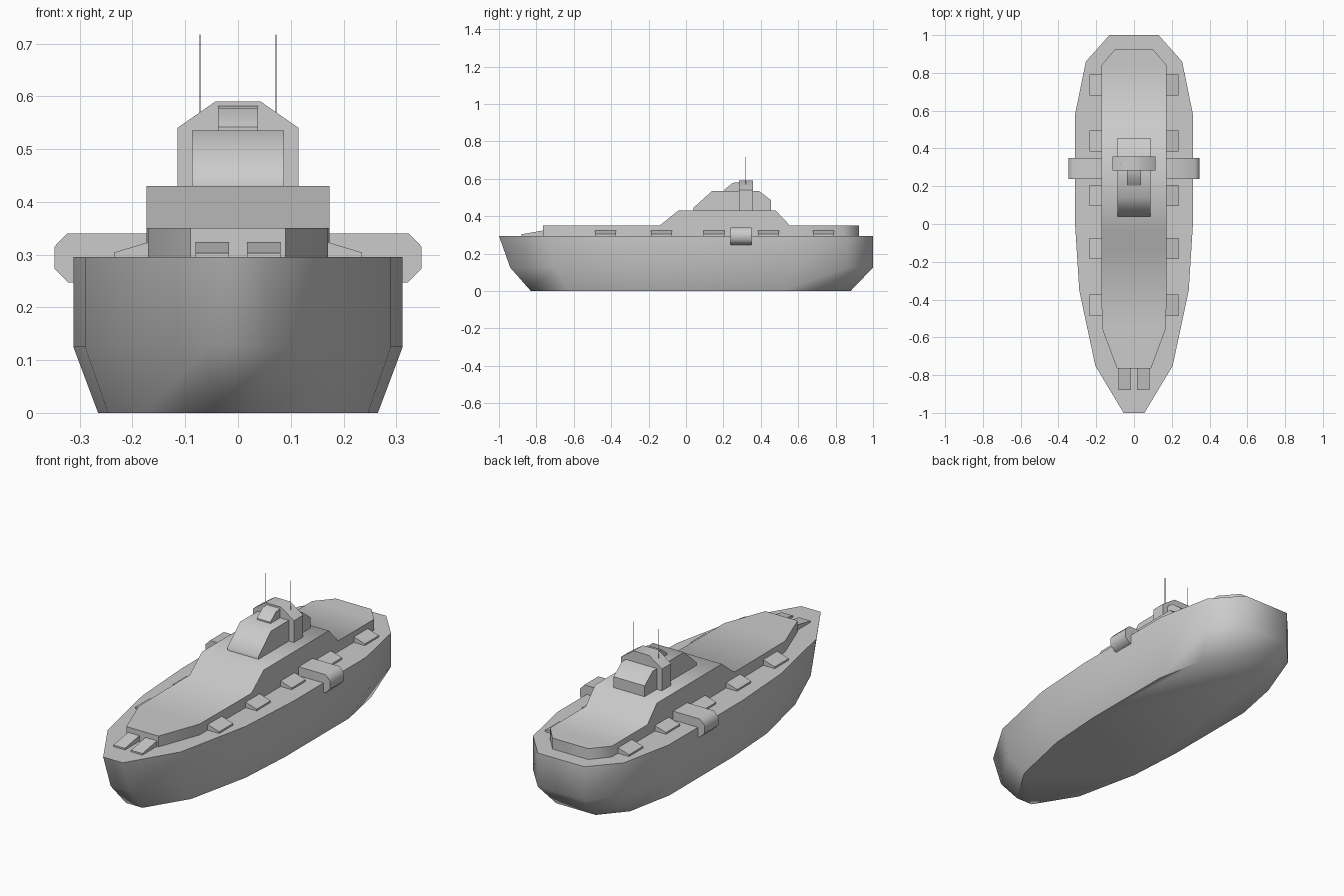
import bpy, bmesh, math

if "Cube" in bpy.data.objects:
    bpy.data.objects.remove(bpy.data.objects["Cube"])


def make(name, bm, angle=50):
    bmesh.ops.recalc_face_normals(bm, faces=bm.faces)
    me = bpy.data.meshes.new(name)
    bm.to_mesh(me)
    bm.free()
    ob = bpy.data.objects.new(name, me)
    bpy.context.collection.objects.link(ob)
    bpy.ops.object.select_all(action='DESELECT')
    ob.select_set(True)
    bpy.context.view_layer.objects.active = ob
    bpy.ops.object.shade_smooth_by_angle(angle=math.radians(angle))
    return ob


def loft(name, rings, angle=50):
    """Skin equal-length closed rings and cap both ends."""
    bm = bmesh.new()
    vs = [[bm.verts.new(p) for p in r] for r in rings]
    n = len(vs[0])
    for a, b in zip(vs, vs[1:]):
        for i in range(n):
            j = (i + 1) % n
            bm.faces.new((a[i], a[j], b[j], b[i]))
    bm.faces.new(vs[0])
    bm.faces.new(vs[-1])
    return make(name, bm, angle)


def extrude_x(name, yz, x0, x1, angle=50):
    return loft(name, [[(x, y, z) for y, z in yz] for x in (x0, x1)], angle)


def extrude_y(name, xz, y0, y1, angle=50):
    return loft(name, [[(x, y, z) for x, z in xz] for y in (y0, y1)], angle)


# Hull: deck outline repeated at keel, chine and deck height
half = [(0.055, -1), (0.205, -0.75), (0.29, -0.35), (0.312, 0), (0.312, 0.58),
        (0.255, 0.86), (0.13, 1)]
outline = half + [(-x, y) for x, y in reversed(half)]
levels = [(0, 0.85, 0.83, 0.88), (0.125, 1, 0.94, 1), (0.295, 1, 1, 1)]
loft("hull", [[(x * sx, y * (bow if y < 0 else stern), z) for x, y in outline]
              for z, sx, bow, stern in levels], 60)

# Superstructure: cross-sections (y, half width, top height)
stations = [(-0.765, 0.09, 0.35), (-0.55, 0.17, 0.35), (-0.14, 0.173, 0.35),
            (-0.04, 0.173, 0.43), (0.48, 0.173, 0.43), (0.555, 0.173, 0.35),
            (0.84, 0.173, 0.35), (0.925, 0.10, 0.35)]
loft("superstructure", [[(-w, y, 0.29), (w, y, 0.29), (w, y, t), (-w, y, t)]
                        for y, w, t in stations])

# Bridge tower, the arch around it and the lookout box
extrude_x("bridge", [(0.04, 0.425), (0.04, 0.445), (0.14, 0.535), (0.39, 0.535),
                     (0.455, 0.485), (0.455, 0.425)], -0.087, 0.087)
extrude_y("bridge_arch", [(-0.115, 0.425), (-0.115, 0.54), (-0.043, 0.59),
                          (0.043, 0.59), (0.115, 0.54), (0.115, 0.425)], 0.283, 0.357)
extrude_x("lookout", [(0.205, 0.53), (0.205, 0.542), (0.25, 0.578), (0.29, 0.582),
                      (0.29, 0.53)], -0.038, 0.038)

# Parts mirrored on both sides
for s, side in ((1, "right"), (-1, "left")):
    bm = bmesh.new()
    bmesh.ops.create_cone(bm, cap_ends=True, segments=6, radius1=0.0015,
                          radius2=0.0015, depth=0.157)
    bmesh.ops.translate(bm, verts=bm.verts, vec=(s * 0.072, 0.32, 0.6385))
    make("antenna_" + side, bm)

    extrude_y("side_sponson_" + side,
              [(s * x, z) for x, z in ((0.165, 0.34), (0.324, 0.34), (0.348, 0.315),
                                       (0.348, 0.273), (0.322, 0.247), (0.165, 0.247))],
              0.238, 0.35)

    for i, y in enumerate((-0.43, -0.13, 0.15, 0.44, 0.735)):
        extrude_y(f"deck_locker_{side}_{i}",
                  [(s * x, z) for x, z in ((0.165, 0.29), (0.165, 0.325),
                                           (0.235, 0.304), (0.235, 0.29))],
                  y - 0.056, y + 0.056, 30)

    extrude_x("bow_locker_" + side,
              [(-0.88, 0.29), (-0.88, 0.303), (-0.755, 0.325), (-0.755, 0.29)],
              s * 0.017, s * 0.081, 30)
